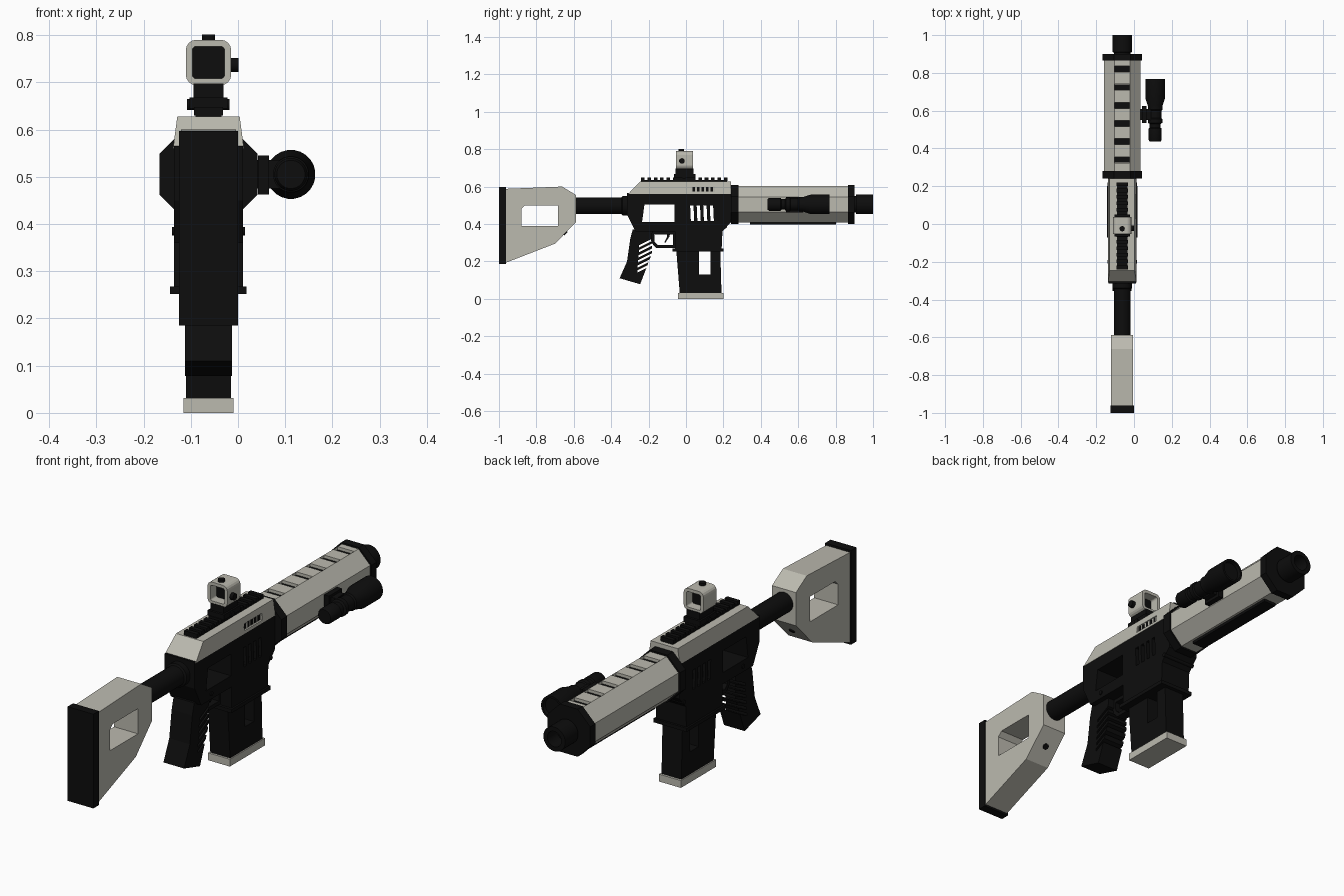
import bpy, bmesh, math
from mathutils import Vector

if "Cube" in bpy.data.objects:
    bpy.data.objects.remove(bpy.data.objects["Cube"], do_unlink=True)

CX, CZ = -0.0625, 0.505          # centre line of the barrel


def make_material(name, colour):
    m = bpy.data.materials.new(name)
    m.use_nodes = True
    m.diffuse_color = colour
    m.node_tree.nodes["Principled BSDF"].inputs["Base Color"].default_value = colour
    return m


BLACK = make_material("black polymer", (0.004, 0.004, 0.004, 1))
LIGHT = make_material("warm grey shell", (0.5, 0.49, 0.43, 1))


def finish(name, bm, mat, smooth=False):
    bmesh.ops.recalc_face_normals(bm, faces=bm.faces)
    me = bpy.data.meshes.new(name)
    bm.to_mesh(me)
    bm.free()
    ob = bpy.data.objects.new(name, me)
    bpy.context.collection.objects.link(ob)
    me.materials.append(mat)
    if smooth:
        bpy.ops.object.select_all(action="DESELECT")
        ob.select_set(True)
        bpy.context.view_layer.objects.active = ob
        bpy.ops.object.shade_smooth_by_angle(angle=math.radians(35))
    return ob


def plate(name, outline, half, mat, x=CX, top_half=None):
    """Side outline of (y, z) points, extruded across x; can narrow to the top."""
    bm = bmesh.new()
    zs = [p[1] for p in outline]
    def width(z):
        if top_half is None:
            return half
        return half + (top_half - half) * (z - min(zs)) / (max(zs) - min(zs))
    a, b = ([bm.verts.new((x + s * width(z), y, z)) for y, z in outline] for s in (-1, 1))
    bm.faces.new(a)
    bm.faces.new(b)
    for i in range(len(a)):
        j = (i + 1) % len(a)
        bm.faces.new((a[i], a[j], b[j], b[i]))
    return finish(name, bm, mat)


def box(name, y0, y1, z0, z1, half, mat, x=CX):
    return plate(name, [(y0, z0), (y1, z0), (y1, z1), (y0, z1)], half, mat, x)


def turned(name, profile, mat, sides=24, x=CX, z=CZ, smooth=True):
    """Rings of (y, radius) along the y axis, capped at both ends."""
    bm = bmesh.new()
    rings = []
    for y, r in profile:
        ang = [2 * math.pi * (i + 0.5) / sides for i in range(sides)]
        rings.append([bm.verts.new((x + r * math.cos(t), y, z + r * math.sin(t))) for t in ang])
    for p, q in zip(rings, rings[1:]):
        for i in range(sides):
            j = (i + 1) % sides
            bm.faces.new((p[i], p[j], q[j], q[i]))
    bm.faces.new(rings[0])
    bm.faces.new(rings[-1])
    return finish(name, bm, mat, smooth)


def octagon(name, y0, y1, flat, mat):
    r = flat / math.cos(math.pi / 8)
    return turned(name, [(y0, r), (y1, r)], mat, 8, smooth=False)


def pin(name, centre, radius, depth, axis, mat):
    bm = bmesh.new()
    bmesh.ops.create_cone(bm, cap_ends=True, segments=16, radius1=radius, radius2=radius, depth=depth)
    turn = Vector((0, 0, 1)).rotation_difference(Vector(axis)).to_matrix()
    bmesh.ops.rotate(bm, verts=bm.verts, matrix=turn)
    bmesh.ops.translate(bm, verts=bm.verts, vec=centre)
    return finish(name, bm, mat, True)


def cut(ob, cutters):
    for c in cutters:
        c.hide_render = True
        mod = ob.modifiers.new("cut", "BOOLEAN")
        mod.operation, mod.object, mod.solver = "DIFFERENCE", c, "EXACT"
    bpy.context.view_layer.update()
    me = bpy.data.meshes.new_from_object(ob.evaluated_get(bpy.context.evaluated_depsgraph_get()))
    ob.modifiers.clear()
    ob.data = me
    for c in cutters:
        bpy.data.objects.remove(c, do_unlink=True)


# Shoulder stock
box("butt_plate", -1, -0.962, 0.185, 0.597, 0.0625, BLACK)
stock = plate("stock", [(-0.963, 0.193), (-0.70, 0.295), (-0.588, 0.41), (-0.588, 0.555),
                        (-0.663, 0.6), (-0.963, 0.588)], 0.058, LIGHT)
cut(stock, [plate("stock_window", [(-0.88, 0.39), (-0.685, 0.39), (-0.685, 0.50),
                                   (-0.86, 0.50), (-0.88, 0.48)], 0.2, BLACK)])
pin("sling_hole", (CX, -0.645, 0.352), 0.013, 0.01, (0, 0.7, -0.7), BLACK)
turned("buffer_tube", [(-0.6, 0.044), (-0.345, 0.044), (-0.34, 0.052), (-0.30, 0.052)], BLACK, z=0.498)

# Receiver with side window and vents
receiver = plate("receiver", [(-0.315, 0.565), (-0.315, 0.45), (-0.27, 0.36), (-0.06, 0.36), (-0.06, 0.255),
                              (0.19, 0.255), (0.195, 0.36), (0.24, 0.41), (0.24, 0.565)], 0.073, BLACK)
holes = [plate("side_window", [(-0.235, 0.41), (-0.062, 0.41), (-0.062, 0.505), (-0.222, 0.505)], 0.2, BLACK)]
for i in range(4):
    y = 0.022 + 0.035 * i
    holes.append(plate("vent", [(y + 0.004, 0.415), (y + 0.022, 0.415), (y + 0.018, 0.5), (y, 0.5)], 0.2, BLACK))
holes.append(box("magazine_window_top", 0.07, 0.13, 0.13, 0.252, 0.2, BLACK))
cut(receiver, holes)
box("magwell_lip", -0.072, 0.2, 0.252, 0.268, 0.081, BLACK)
for y in (-0.2, 0.21):
    pin("cross_pin", (CX, y, 0.385), 0.009, 0.155, (1, 0, 0), BLACK)

# Light top cover and its rail
cover = plate("top_cover", [(-0.31, 0.56), (0.24, 0.56), (0.24, 0.628), (-0.245, 0.628)],
              0.075, LIGHT, top_half=0.066)
cut(cover, [box("port_cutter", 0.03, 0.155, 0.572, 0.6, 0.012, BLACK, x=CX + 0.078)])
for i in range(5):
    box("port_rib", 0.035 + 0.024 * i, 0.048 + 0.024 * i, 0.575, 0.597, 0.002, BLACK, x=CX + 0.066)
box("rail", -0.24, 0.22, 0.62, 0.634, 0.028, BLACK)
for i in range(14):
    y = -0.24 + 0.034 * i
    box("rail_tooth", y, y + 0.019, 0.63, 0.648, 0.031, BLACK)

# Red dot sight
box("sight_clamp", -0.065, 0.05, 0.645, 0.668, 0.04, BLACK)
box("sight_foot", -0.05, 0.04, 0.628, 0.65, 0.027, BLACK)
box("sight_riser", -0.055, 0.04, 0.66, 0.698, 0.032, BLACK)
pin("clamp_bolt", (CX, -0.01, 0.653), 0.012, 0.09, (1, 0, 0), BLACK)


def rounded_tube(name, half, radius, y0, y1, mat):
    bm = bmesh.new()
    pts = []
    for k, (sx, sz) in enumerate([(1, 1), (-1, 1), (-1, -1), (1, -1)]):
        for s in range(5):
            t = math.pi / 2 * (k + s / 4)
            pts.append((CX + sx * (half - radius) + radius * math.cos(t),
                        0.742 + sz * (half - radius) + radius * math.sin(t)))
    face = bm.faces.new([bm.verts.new((x, y0, z)) for x, z in pts])
    ext = bmesh.ops.extrude_face_region(bm, geom=[face])["geom"]
    bmesh.ops.translate(bm, verts=[v for v in ext if isinstance(v, bmesh.types.BMVert)], vec=(0, y1 - y0, 0))
    if not any(f.calc_center_median().y < y0 + 0.001 for f in bm.faces):
        bm.faces.new([v for v in face.verts])
    return finish(name, bm, mat)


sight = rounded_tube("sight_housing", 0.048, 0.022, -0.053, 0.037, LIGHT)
cut(sight, [rounded_tube("sight_bore", 0.034, 0.008, -0.1, 0.1, LIGHT)])
box("sight_lens", -0.012, -0.004, 0.707, 0.777, 0.035, BLACK)
pin("sight_top_knob", (CX, -0.025, 0.794), 0.014, 0.014, (0, 0, 1), BLACK)
pin("sight_side_knob", (-0.008, -0.022, 0.737), 0.015, 0.018, (1, 0, 0), BLACK)

# Trigger group and grip
guard = plate("trigger_guard", [(-0.19, 0.365), (-0.185, 0.30), (-0.16, 0.272), (-0.055, 0.272), (-0.055, 0.365)],
              0.02, BLACK)
cut(guard, [plate("guard_opening", [(-0.17, 0.345), (-0.168, 0.305), (-0.15, 0.288), (-0.07, 0.288),
                                    (-0.07, 0.345)], 0.2, BLACK)])
plate("trigger", [(-0.10, 0.365), (-0.08, 0.365), (-0.09, 0.33), (-0.112, 0.297), (-0.115, 0.303), (-0.102, 0.33)],
      0.01, BLACK)
grip = plate("grip", [(-0.285, 0.37), (-0.18, 0.37), (-0.183, 0.24), (-0.245, 0.078), (-0.355, 0.11),
                      (-0.315, 0.2), (-0.298, 0.32)], 0.05, BLACK)
slots = []
for i in range(6):
    y, z = -0.25 - 0.002 * i, 0.275 - 0.027 * i
    slots.append(plate("grip_slot", [(y, z), (y + 0.1, z + 0.05), (y + 0.1, z + 0.062), (y, z + 0.012)], 0.2, BLACK))
cut(grip, slots)

# Magazine
magazine = plate("magazine", [(-0.052, 0.26), (-0.033, 0.025), (0.19, 0.025), (0.183, 0.26)], 0.048, BLACK)
cut(magazine, [box("magazine_window", 0.07, 0.13, 0.13, 0.3, 0.2, BLACK)])
box("magazine_base", -0.043, 0.2, 0, 0.032, 0.053, LIGHT)

# Octagonal handguard with top slots over a black core
octagon("rear_collar", 0.24, 0.28, 0.104, BLACK)
handguard = octagon("handguard", 0.278, 0.868, 0.097, LIGHT)
cut(handguard, [box("top_slot", y - 0.016, y + 0.016, 0.585, 0.7, 0.04, BLACK)
                for y in [0.34 + 0.096 * i for i in range(6)]])
for i in range(6):
    y = 0.34 + 0.096 * i
    box("top_slot_floor", y - 0.0155, y + 0.0155, 0.583, 0.589, 0.0395, BLACK)
octagon("front_collar", 0.865, 0.9, 0.104, BLACK)
box("lower_rail", 0.342, 0.802, 0.396, 0.412, 0.03, BLACK)

# Hollow muzzle
turned("muzzle", [(0.89, 0.044), (0.908, 0.044), (0.91, 0.053), (1, 0.053), (1, 0.034), (0.93, 0.034)], BLACK)

# Side lamp with its mount
turned("lamp", [(0.437, 0.03), (0.445, 0.035), (0.505, 0.035), (0.51, 0.029), (0.53, 0.029), (0.535, 0.038),
                (0.555, 0.038), (0.56, 0.033), (0.60, 0.033), (0.605, 0.039), (0.625, 0.039), (0.665, 0.052),
                (0.768, 0.052), (0.768, 0.043), (0.755, 0.04)], BLACK, x=0.112)
box("lamp_mount", 0.535, 0.625, 0.462, 0.545, 0.012, BLACK, x=0.054)
box("lamp_bracket", 0.55, 0.61, 0.475, 0.535, 0.03, BLACK, x=0.06)
